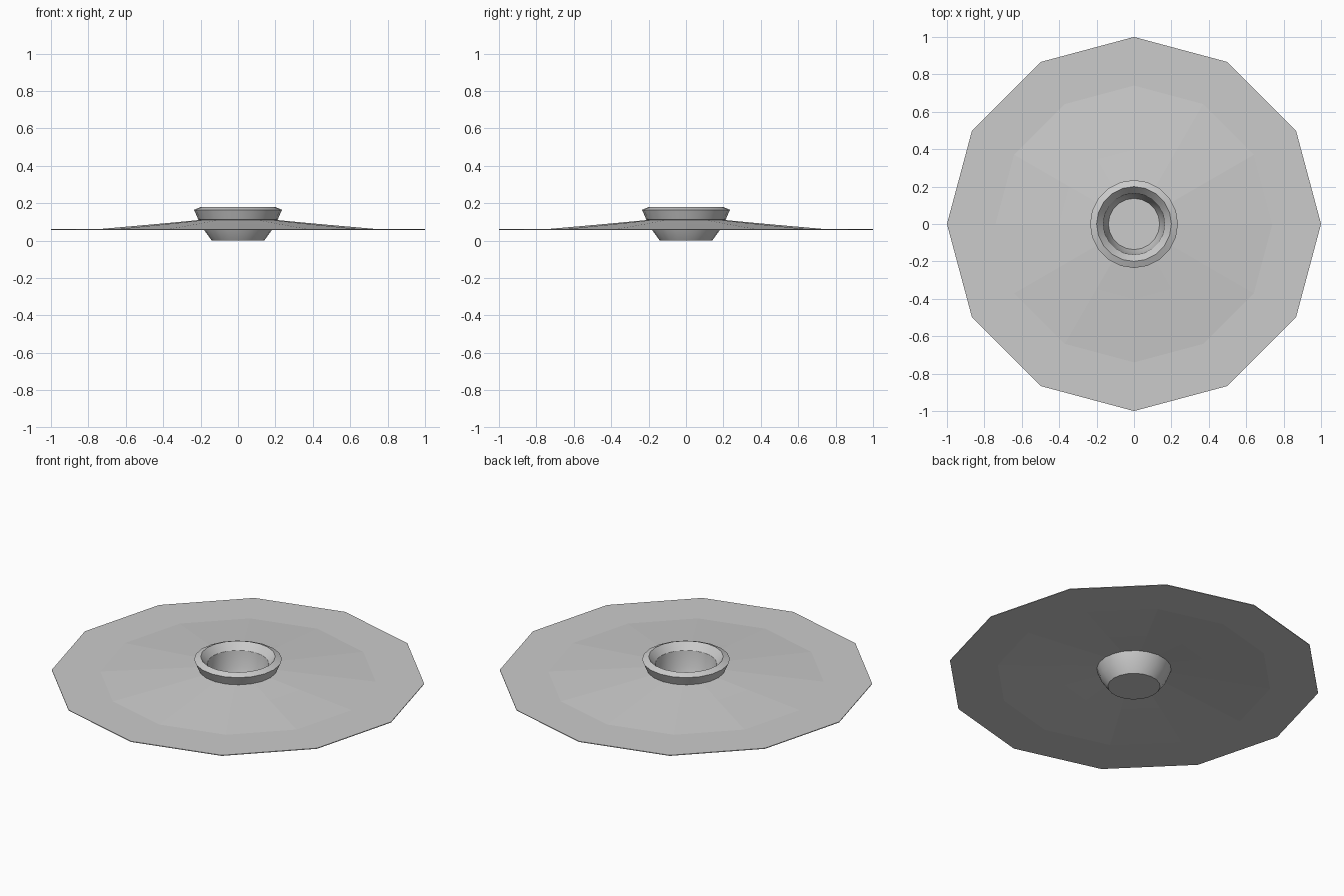
import bpy, bmesh, math

cube = bpy.data.objects.get("Cube")
if cube:
    bpy.data.objects.remove(cube, do_unlink=True)

grey = bpy.data.materials.new("plain_grey")
grey.use_nodes = True
grey.diffuse_color = (0.6, 0.6, 0.6, 1)
grey.node_tree.nodes["Principled BSDF"].inputs["Base Color"].default_value = (0.6, 0.6, 0.6, 1)


def finish(name, bm):
    mesh = bpy.data.meshes.new(name)
    bm.to_mesh(mesh)
    bm.free()
    mesh.materials.append(grey)
    obj = bpy.data.objects.new(name, mesh)
    bpy.context.collection.objects.link(obj)
    return obj


def revolve(name, profile, sides):
    """Turn a closed (radius, height) profile around the z axis."""
    bm = bmesh.new()
    rings = []
    for r, z in profile:
        rings.append([bm.verts.new((r * math.cos(math.tau * i / sides),
                                    r * math.sin(math.tau * i / sides), z))
                      for i in range(sides)])
    for a, b in zip(rings, rings[1:] + rings[:1]):
        for i in range(sides):
            j = (i + 1) % sides
            bm.faces.new((a[i], a[j], b[j], b[i]))
    bmesh.ops.recalc_face_normals(bm, faces=bm.faces)
    return finish(name, bm)


# Broad, thin twelve-sided dish: flat brim rising gently to the hub
top = [(1.0, 0.062), (0.74, 0.062), (0.4, 0.092), (0.19, 0.112)]
under = [(r, z - 0.004) for r, z in reversed(top)]
revolve("dish", top + under, 12)

# Hub: tapered neck below, flared collar above, funnel-shaped bore
outside = [(0.14, 0.0), (0.18, 0.055), (0.2, 0.108), (0.212, 0.112),
           (0.235, 0.165), (0.2, 0.18)]
bore = [(0.165, 0.14), (0.155, 0.05), (0.137, 0.0)]
hub = revolve("hub", outside + bore, 20)

# Closing plate under the neck, facing down
bm = bmesh.new()
bmesh.ops.create_circle(bm, cap_ends=True, segments=20, radius=0.14)
for face in bm.faces:
    face.normal_update()
    if face.normal.z > 0:
        face.normal_flip()
finish("neck_plate", bm)

# Smooth the hub while keeping its rims crisp
bpy.ops.object.select_all(action="DESELECT")
hub.select_set(True)
bpy.context.view_layer.objects.active = hub
bpy.ops.object.shade_smooth_by_angle(angle=math.radians(25))
